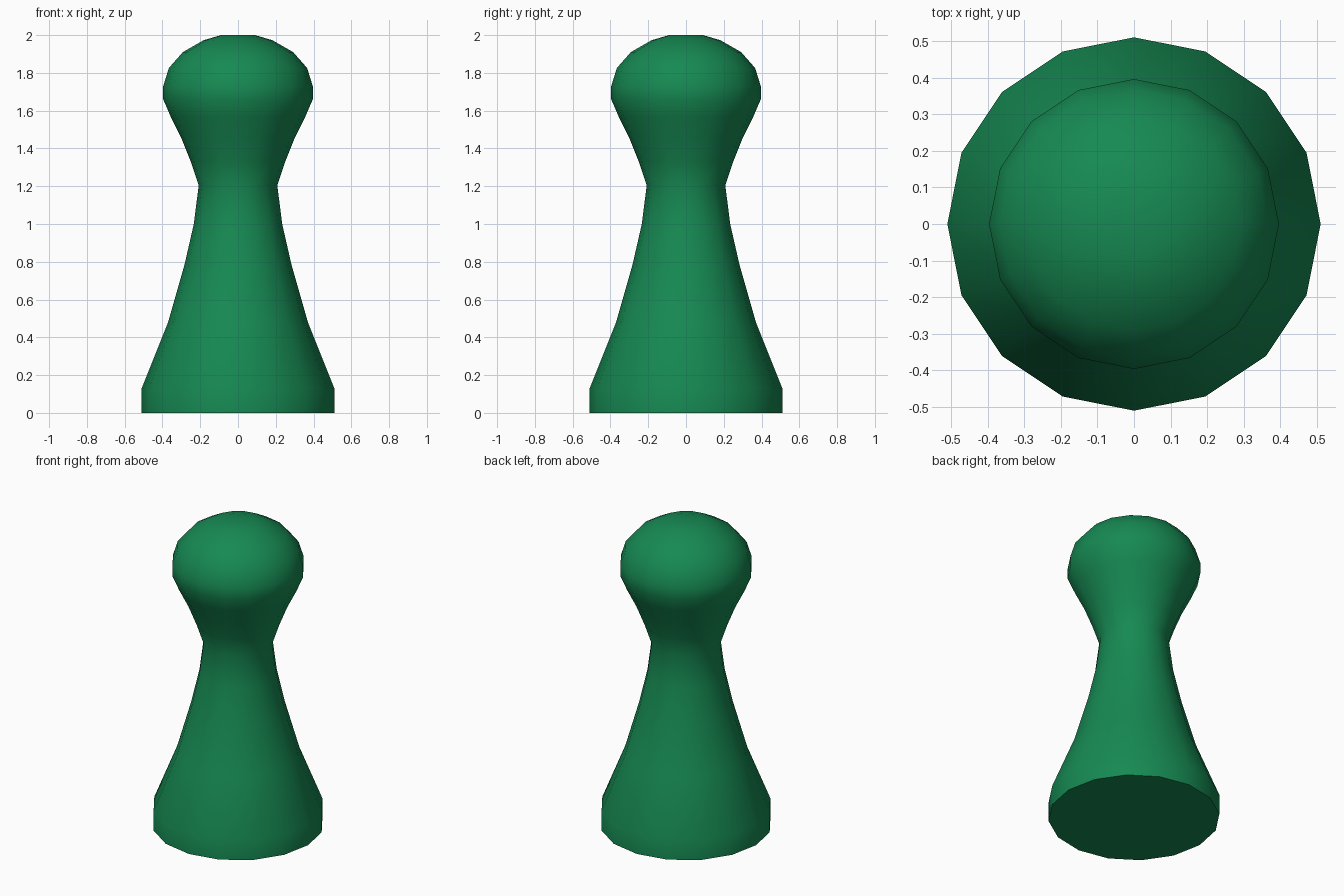
import bpy, bmesh, math

if "Cube" in bpy.data.objects:
    bpy.data.objects.remove(bpy.data.objects["Cube"])

SIDES = 16
# Profile (radius, height) from base to crown
PROFILE = [(0.51, 0.0), (0.51, 0.13), (0.37, 0.48), (0.283, 0.785),
           (0.234, 1.0), (0.208, 1.205), (0.25, 1.33), (0.30, 1.455),
           (0.355, 1.565), (0.396, 1.66), (0.396, 1.73), (0.366, 1.826),
           (0.292, 1.91), (0.182, 1.973), (0.09, 2.0)]


def lathe(name, profile, sides):
    bm = bmesh.new()
    rings = [[bm.verts.new((r * math.cos(2 * math.pi * i / sides),
                            r * math.sin(2 * math.pi * i / sides), z))
              for i in range(sides)] for r, z in profile]
    for low, high in zip(rings, rings[1:]):
        for i in range(sides):
            j = (i + 1) % sides
            bm.faces.new((low[i], low[j], high[j], high[i]))
    bm.faces.new(rings[0][::-1])   # flat underside
    bm.faces.new(rings[-1])        # small flat crown
    mesh = bpy.data.meshes.new(name)
    bm.to_mesh(mesh)
    bm.free()
    obj = bpy.data.objects.new(name, mesh)
    bpy.context.collection.objects.link(obj)
    return obj


# Pawn body with flared base, narrow neck and rounded head
pawn = lathe("game_pawn", PROFILE, SIDES)

green = bpy.data.materials.new("green")
green.diffuse_color = (0.008, 0.25, 0.085, 1.0)
green.use_nodes = True
green.node_tree.nodes["Principled BSDF"].inputs["Base Color"].default_value = green.diffuse_color
pawn.data.materials.append(green)

# Smooth surface, sharp bottom rim
bpy.context.view_layer.objects.active = pawn
pawn.select_set(True)
bpy.ops.object.shade_smooth_by_angle(angle=math.radians(45))
